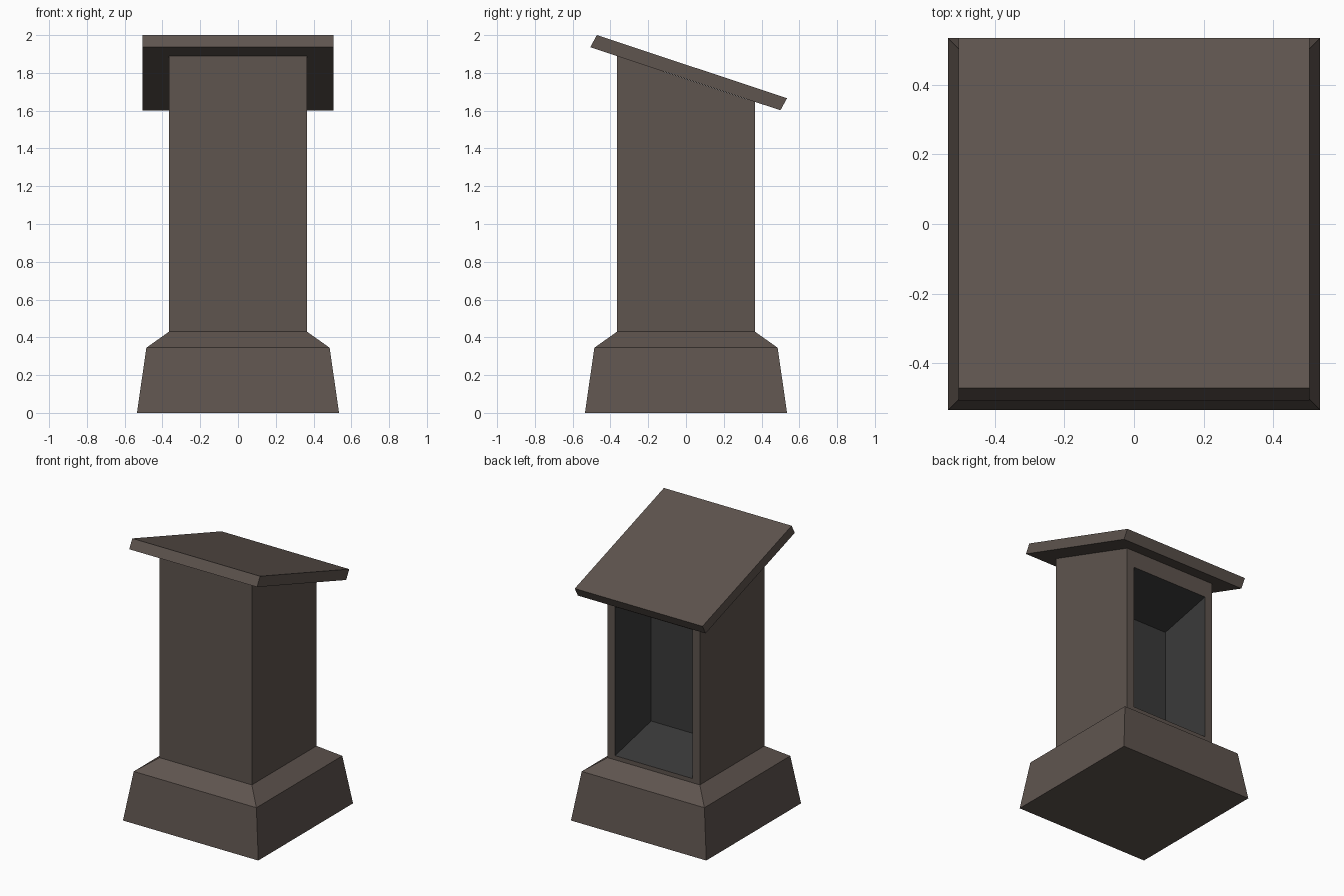
import bpy, bmesh

if "Cube" in bpy.data.objects:
    bpy.data.objects.remove(bpy.data.objects["Cube"])


def material(name, rgb):
    m = bpy.data.materials.new(name)
    m.diffuse_color = (*rgb, 1.0)
    m.use_nodes = True
    m.node_tree.nodes["Principled BSDF"].inputs["Base Color"].default_value = m.diffuse_color
    return m


STONE = material("brown_stone", (0.113, 0.089, 0.077))
INSIDE = material("dark_grey_interior", (0.042, 0.042, 0.042))


def finish(name, bm, mats):
    bmesh.ops.recalc_face_normals(bm, faces=bm.faces)
    me = bpy.data.meshes.new(name)
    bm.to_mesh(me)
    bm.free()
    for m in mats:
        me.materials.append(m)
    ob = bpy.data.objects.new(name, me)
    bpy.context.collection.objects.link(ob)
    return ob


def bridge(bm, a, b, mat=0):
    """Join two four-point loops with quads."""
    for i in range(4):
        j = (i + 1) % 4
        bm.faces.new((a[i], a[j], b[j], b[i])).material_index = mat


def square(bm, half, z):
    return [bm.verts.new((sx * half, sy * half, z))
            for sx, sy in ((-1, -1), (1, -1), (1, 1), (-1, 1))]


def upright(bm, half, y, low, high):
    return [bm.verts.new(p) for p in ((-half, y, low), (half, y, low),
                                      (half, y, high), (-half, y, high))]


# Stepped base: battered plinth and sloping ledge
bm = bmesh.new()
rings = [square(bm, h, z) for h, z in ((0.535, 0), (0.485, 0.345), (0.365, 0.43))]
bridge(bm, rings[0], rings[1])
bridge(bm, rings[1], rings[2])
bm.faces.new(rings[0])
bm.faces.new(rings[2])
finish("base", bm, [STONE])

# Hollow column: slanted top, recess opening at the back narrowing inwards
bm = bmesh.new()
front = upright(bm, 0.365, -0.365, 0.43, 1.889)
back = upright(bm, 0.365, 0.365, 0.43, 1.646)
opening = upright(bm, 0.305, 0.365, 0.46, 1.523)
recess = upright(bm, 0.305, -0.042, 0.552, 1.433)
bm.faces.new(front)
bridge(bm, front, back)
bridge(bm, back, opening)
bridge(bm, opening, recess, 1)
bm.faces.new(recess).material_index = 1
finish("column", bm, [STONE, INSIDE])

# Tilted reading slab
bm = bmesh.new()
profile = ((-0.507, 1.936), (-0.472, 2.0), (0.535, 1.666), (0.50, 1.602))
left, right = ([bm.verts.new((x, y, z)) for y, z in profile] for x in (-0.505, 0.505))
bridge(bm, left, right)
bm.faces.new(left)
bm.faces.new(right)
finish("slanted_top", bm, [STONE])
